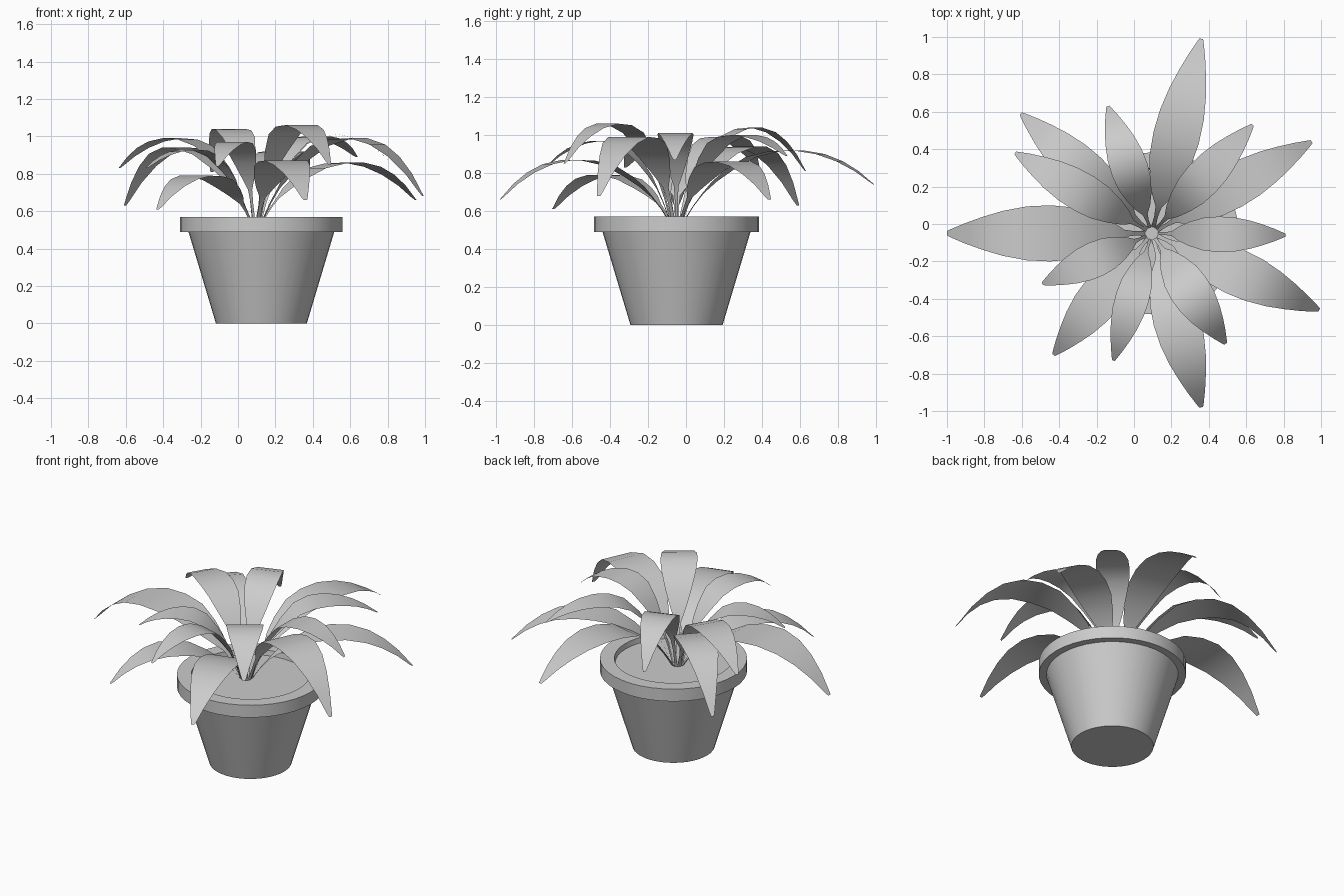
import bpy, bmesh, math
from mathutils import Vector

if "Cube" in bpy.data.objects:
    bpy.data.objects.remove(bpy.data.objects["Cube"])

CX, CY = 0.125, -0.05      # pot axis
N = 40


def finish(name, bm, angle=35):
    bmesh.ops.remove_doubles(bm, verts=bm.verts, dist=1e-5)
    me = bpy.data.meshes.new(name)
    bm.to_mesh(me)
    bm.free()
    ob = bpy.data.objects.new(name, me)
    bpy.context.collection.objects.link(ob)
    bpy.ops.object.select_all(action='DESELECT')
    ob.select_set(True)
    bpy.context.view_layer.objects.active = ob
    bpy.ops.object.shade_smooth_by_angle(angle=math.radians(angle))
    return ob


def lathe(name, profile):
    """Spin an (r, z) profile around the pot axis."""
    bm = bmesh.new()
    vs = [bm.verts.new((CX + r, CY, z)) for r, z in profile]
    es = [bm.edges.new(p) for p in zip(vs, vs[1:])]
    bmesh.ops.spin(bm, geom=vs + es, cent=(CX, CY, 0), axis=(0, 0, 1),
                   angle=math.tau, steps=N, use_duplicate=False)
    bmesh.ops.remove_doubles(bm, verts=bm.verts, dist=1e-5)
    bmesh.ops.recalc_face_normals(bm, faces=bm.faces)
    return finish(name, bm)


# Tapered pot with overhanging rim
lathe("pot", [(0, 0), (0.243, 0), (0.39, 0.49), (0.435, 0.49),
              (0.435, 0.57), (0.35, 0.57), (0.345, 0.535)])

# Soil disc
bm = bmesh.new()
bmesh.ops.create_circle(bm, cap_ends=True, segments=N, radius=0.346)
bmesh.ops.translate(bm, verts=bm.verts, vec=(CX, CY, 0.537))
finish("soil", bm)

# Leaf template: (distance, height fraction, width fraction)
# height runs 0-1 up to the peak, then 1-0 from the peak down to the tip
RISE = [(0.0, 0.0, 0.09), (0.06, 0.25, 0.08), (0.11, 0.42, 0.13), (0.17, 0.58, 0.42),
        (0.25, 0.74, 0.68), (0.36, 0.91, 0.92), (0.48, 0.985, 1.0), (0.60, 1.0, 0.96)]
FALL = [(0.72, 0.89, 0.80), (0.82, 0.68, 0.59), (0.91, 0.39, 0.36),
        (0.98, 0.08, 0.15), (1.0, 0.0, 0.08)]
HEART = Vector((0.095, -0.05))
BASE_Z = 0.53


def leaf(name, x, y, tip_z, peak_z, width):
    """Arching flat leaf blade on a narrow stalk, from the heart to its tip."""
    tip = Vector((x, y))
    d = (tip - HEART).normalized()
    start = HEART + d * 0.03
    side = Vector((-d.y, d.x)) * width / 2
    path = [(s, BASE_Z + h * (peak_z - BASE_Z), w) for s, h, w in RISE]
    path += [(s, tip_z + h * (peak_z - tip_z), w) for s, h, w in FALL]
    bm = bmesh.new()
    rows = []
    for s, z, w in path:
        c = start.lerp(tip, s)
        a, b = c - side * w, c + side * w
        rows.append((bm.verts.new((a.x, a.y, z)), bm.verts.new((b.x, b.y, z))))
    for (a, b), (c, e) in zip(rows, rows[1:]):
        bm.faces.new((a, c, e, b))
    finish(name, bm, 60)


# Leaves: tip x, tip y, tip z, peak z, width
LEAVES = [
    (0.36, 0.99, 0.74, 0.92, 0.25), (0.635, 0.53, 0.89, 1.00, 0.20),
    (0.95, 0.44, 0.66, 0.86, 0.23), (0.81, -0.06, 0.87, 1.01, 0.19),
    (0.99, -0.46, 0.68, 0.99, 0.25), (0.49, -0.64, 0.85, 1.06, 0.22),
    (0.36, -0.98, 0.66, 0.87, 0.25), (-0.11, -0.73, 0.84, 0.97, 0.18),
    (-0.43, -0.70, 0.61, 0.79, 0.23), (-0.49, -0.32, 0.83, 0.93, 0.19),
    (-1.00, -0.05, 0.63, 0.89, 0.30), (-0.635, 0.38, 0.83, 0.99, 0.21),
    (-0.605, 0.59, 0.63, 0.94, 0.23), (-0.14, 0.63, 0.81, 1.04, 0.20),
]
for i, args in enumerate(LEAVES, 1):
    leaf(f"leaf_{i:02d}", *args)
